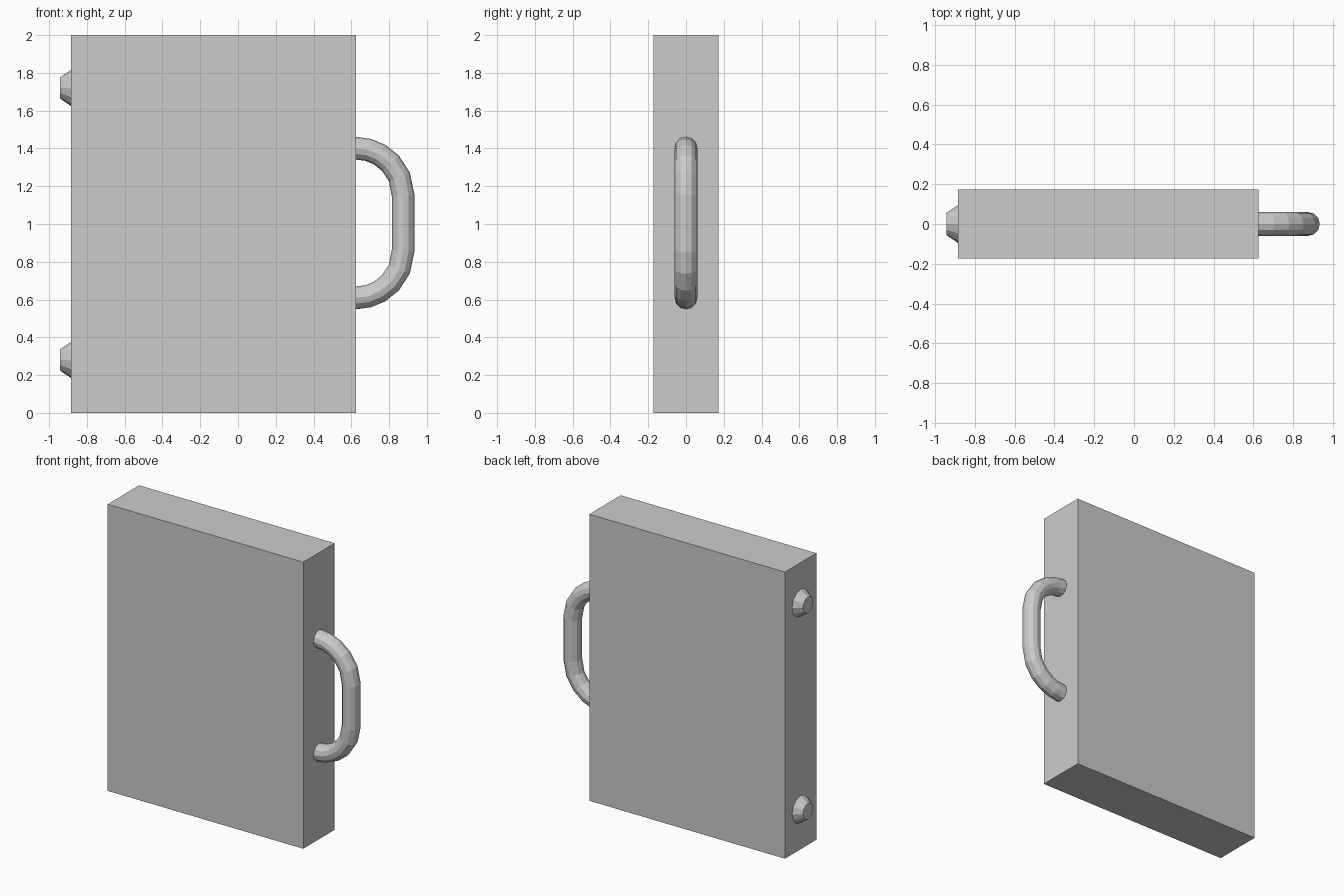
import bpy
from math import sin, cos, pi, radians

if "Cube" in bpy.data.objects:
    bpy.data.objects.remove(bpy.data.objects["Cube"])

LEFT, RIGHT, HALF_DEPTH, HEIGHT = -0.885, 0.625, 0.173, 2.0

# Case body
bpy.ops.mesh.primitive_cube_add(size=1, location=((LEFT + RIGHT) / 2, 0, HEIGHT / 2))
body = bpy.context.object
body.name = "case_body"
body.scale = (RIGHT - LEFT, 2 * HALF_DEPTH, HEIGHT)
bpy.ops.object.transform_apply(location=False, rotation=False, scale=True)

# Tapered feet on the left edge
for name, z in (("lower_foot", 0.28), ("upper_foot", 1.72)):
    bpy.ops.mesh.primitive_cone_add(vertices=12, radius1=0.095, radius2=0.056, depth=0.057,
                                    location=(LEFT - 0.0285, 0, z), rotation=(0, -pi / 2, 0))
    bpy.context.object.name = name

# Carry handle: round tube along two quarter bends and a straight grip
bend, half_grip, mid_z = 0.249, 0.147, 1.005
angles = [radians(a) for a in (0, 15, 30, 47, 67, 90)]
upper = [(RIGHT - 0.02, half_grip + bend)]
upper += [(RIGHT + bend * sin(a), half_grip + bend * cos(a)) for a in angles]
path = upper + [(x, -z) for x, z in reversed(upper)]

curve = bpy.data.curves.new("handle", 'CURVE')
curve.dimensions = '3D'
curve.bevel_depth = 0.06
curve.bevel_resolution = 4
spline = curve.splines.new('POLY')
spline.use_smooth = False
spline.points.add(len(path) - 1)
for point, (x, z) in zip(spline.points, path):
    point.co = (x, 0, mid_z + z, 1)
handle = bpy.data.objects.new("handle", curve)
bpy.context.collection.objects.link(handle)
bpy.ops.object.select_all(action='DESELECT')
handle.select_set(True)
bpy.context.view_layer.objects.active = handle
bpy.ops.object.convert(target='MESH')
bpy.ops.object.shade_flat()
